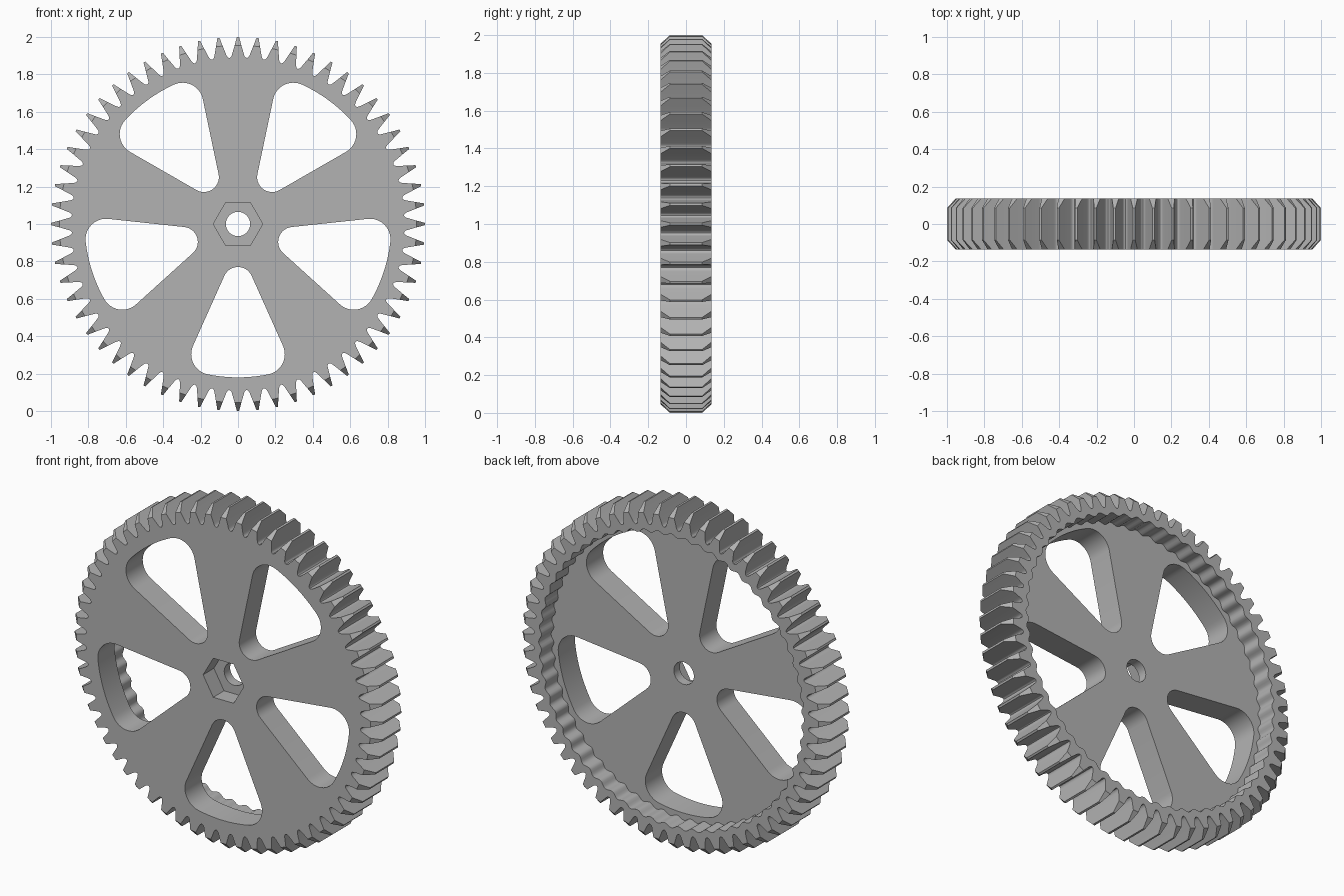
import bpy, bmesh, math
from math import sin, cos, pi, radians

if "Cube" in bpy.data.objects:
    bpy.data.objects.remove(bpy.data.objects["Cube"])

TEETH = 60
HALF = 0.135          # half the gear width
FLOOR = 0.02          # back surface of the web
SHOULDER = 0.085      # where the tooth tip bevel starts

grey = bpy.data.materials.new("plain grey")
grey.use_nodes = True
grey.diffuse_color = (0.45, 0.45, 0.45, 1)
grey.node_tree.nodes["Principled BSDF"].inputs["Base Color"].default_value = (0.45, 0.45, 0.45, 1)


def loft(name, layers):
    """Join equal (y, outline) layers into a closed solid; outlines are (x, z)."""
    bm = bmesh.new()
    rings = [[bm.verts.new((x, y, z + 1)) for x, z in pts] for y, pts in layers]
    n = len(rings[0])
    for a, b in zip(rings, rings[1:]):
        for i in range(n):
            j = (i + 1) % n
            bm.faces.new((a[i], a[j], b[j], b[i]))
    bm.faces.new(rings[0][::-1])
    bm.faces.new(rings[-1])
    bmesh.ops.remove_doubles(bm, verts=bm.verts, dist=1e-5)
    bmesh.ops.recalc_face_normals(bm, faces=bm.faces)
    mesh = bpy.data.meshes.new(name)
    bm.to_mesh(mesh)
    bm.free()
    mesh.materials.append(grey)
    obj = bpy.data.objects.new(name, mesh)
    bpy.context.collection.objects.link(obj)
    return obj


def arc(cx, cz, r, start, end, steps):
    return [(cx + r * cos(start + (end - start) * i / steps),
             cz + r * sin(start + (end - start) * i / steps)) for i in range(steps + 1)]


def circle(r, n, turn=0.0):
    return [(r * cos(turn + 2 * pi * i / n), r * sin(turn + 2 * pi * i / n)) for i in range(n)]


def gear_outline(tip):
    """Pointed teeth with rounded valleys; each side is (half width, radius)."""
    side = [(0.043, 0.8905), (0.038, 0.894), (0.034, 0.901), (0.031, 0.91), (0.018, 0.955), tip]
    tooth = [(-0.047, 0.889)] + [(-w, r) for w, r in side] + [(w, r) for w, r in reversed(side)]
    pts = []
    for k in range(TEETH):
        a = pi / 2 + 2 * pi * k / TEETH
        pts += [(r * cos(a + w / r), r * sin(a + w / r)) for w, r in tooth]
    return pts


def window_outline():
    """Rounded wedge: one small inner fillet, two outer fillets and a rim arc."""
    r1, r2, c1, rim, ox = 0.08, 0.11, 0.31, 0.82, 0.14
    oz = -math.sqrt((rim - r2) ** 2 - ox ** 2)
    dx, dz = ox, oz + c1
    tangent = math.atan2(dz, dx) + math.acos((r1 - r2) / math.hypot(dx, dz))
    low = math.atan2(oz, ox)
    right = arc(ox, oz, r2, low, tangent, 12)
    left = [(-x, z) for x, z in reversed(right)]
    inner = arc(0, -c1, r1, tangent, pi - tangent, 14)
    outer = arc(0, 0, rim, -pi - low, low, 10)[1:-1]
    return right + inner + left + outer


def rotate(pts, a):
    return [(x * cos(a) - z * sin(a), x * sin(a) + z * cos(a)) for x, z in pts]


# toothed body with bevelled tooth tips
full, short = gear_outline((0.006, 1.0)), gear_outline((0.018, 0.955))
gear = loft("gear_wheel", [(-HALF, short), (-SHOULDER, full), (SHOULDER, full), (HALF, short)])

# rippled recess in the back, following the teeth
n = TEETH * 8
ripple = []
for i in range(n):
    a = pi / 2 + 2 * pi * i / n
    r = 0.853 + 0.009 * cos(TEETH * (a - pi / 2))
    ripple.append((r * cos(a), r * sin(a)))
cutters = [loft("recess_cutter", [(FLOOR, ripple), (0.3, ripple)])]

# five spoke windows
for k in range(5):
    w = rotate(window_outline(), 2 * pi * k / 5)
    cutters.append(loft("window_cutter", [(-0.3, w), (0.1, w)]))

# hexagonal pocket and round bore
cutters.append(loft("hex_cutter", [(-0.3, circle(0.132, 6)), (-0.035, circle(0.132, 6))]))
cutters.append(loft("bore_cutter", [(-0.25, circle(0.065, 48)), (0.25, circle(0.065, 48))]))

bpy.ops.object.select_all(action="DESELECT")
gear.select_set(True)
bpy.context.view_layer.objects.active = gear
for cutter in cutters:
    cutter.hide_render = True
    mod = gear.modifiers.new("cut", "BOOLEAN")
    mod.operation, mod.solver, mod.object = "DIFFERENCE", "EXACT", cutter
    bpy.ops.object.modifier_apply(modifier=mod.name)
    bpy.data.objects.remove(cutter)

bpy.ops.object.shade_smooth_by_angle(angle=radians(30))
